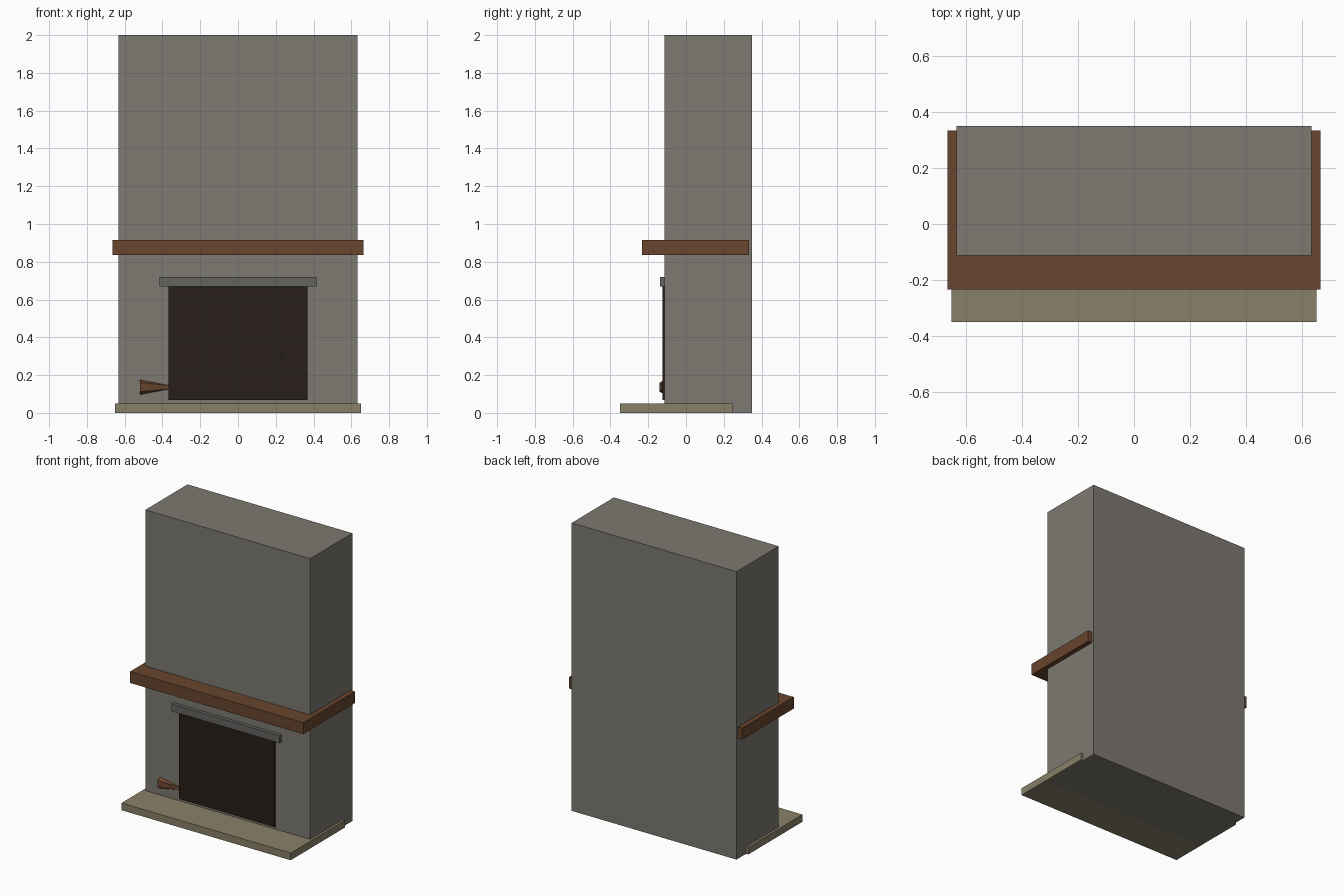
import bpy, bmesh
from mathutils import Matrix
from math import pi

if "Cube" in bpy.data.objects:
    bpy.data.objects.remove(bpy.data.objects["Cube"])


def material(name, rgb):
    m = bpy.data.materials.new(name)
    m.diffuse_color = (*rgb, 1)
    m.use_nodes = True
    m.node_tree.nodes["Principled BSDF"].inputs["Base Color"].default_value = m.diffuse_color
    return m


stone = material("stone", (0.205, 0.19, 0.165))
slab = material("slab", (0.25, 0.216, 0.14))
wood = material("wood", (0.14, 0.06, 0.027))
soot = material("soot", (0.021, 0.013, 0.010))
steel = material("steel", (0.127, 0.125, 0.115))
iron = material("iron", (0.02, 0.02, 0.018))


def finish(name, bm, mat):
    me = bpy.data.meshes.new(name)
    bm.to_mesh(me)
    bm.free()
    me.materials.append(mat)
    ob = bpy.data.objects.new(name, me)
    bpy.context.collection.objects.link(ob)
    return ob


def box(name, x, y, z, mat):
    """Box spanning the (min, max) ranges x, y and z."""
    spans = (x, y, z)
    centre = [(a + b) / 2 for a, b in spans]
    size = [b - a for a, b in spans]
    bm = bmesh.new()
    bmesh.ops.create_cube(
        bm, size=1, matrix=Matrix.Translation(centre) @ Matrix.Diagonal((*size, 1)))
    return finish(name, bm, mat)


# Main masonry, hearth and mantel
box("chimney_breast", (-0.633, 0.633), (-0.113, 0.35), (0, 2), stone)
box("hearth_slab", (-0.65, 0.65), (-0.35, 0.245), (0, 0.05), slab)
box("mantel_shelf", (-0.665, 0.665), (-0.233, 0.333), (0.835, 0.915), wood)

# Dark fire opening and the lintel above it
box("fire_opening", (-0.368, 0.368), (-0.124, -0.1), (0.068, 0.67), soot)
box("lintel", (-0.415, 0.415), (-0.138, -0.1), (0.67, 0.72), steel)

# Tapered six-sided wooden piece beside the opening, with an edge facing forward
bm = bmesh.new()
bmesh.ops.create_cone(
    bm, cap_ends=True, segments=6, radius1=0.048, radius2=0.006, depth=0.22,
    matrix=Matrix.Translation((-0.41, -0.098, 0.136))
    @ Matrix.Rotation(pi / 2, 4, "Y") @ Matrix.Rotation(pi / 2, 4, "Z"))
finish("bellows", bm, wood)

# Small iron knob just breaking through the dark opening
bm = bmesh.new()
bmesh.ops.create_icosphere(
    bm, subdivisions=1, radius=0.03, matrix=Matrix.Translation((0.225, -0.1, 0.302)))
finish("iron_knob", bm, iron)
